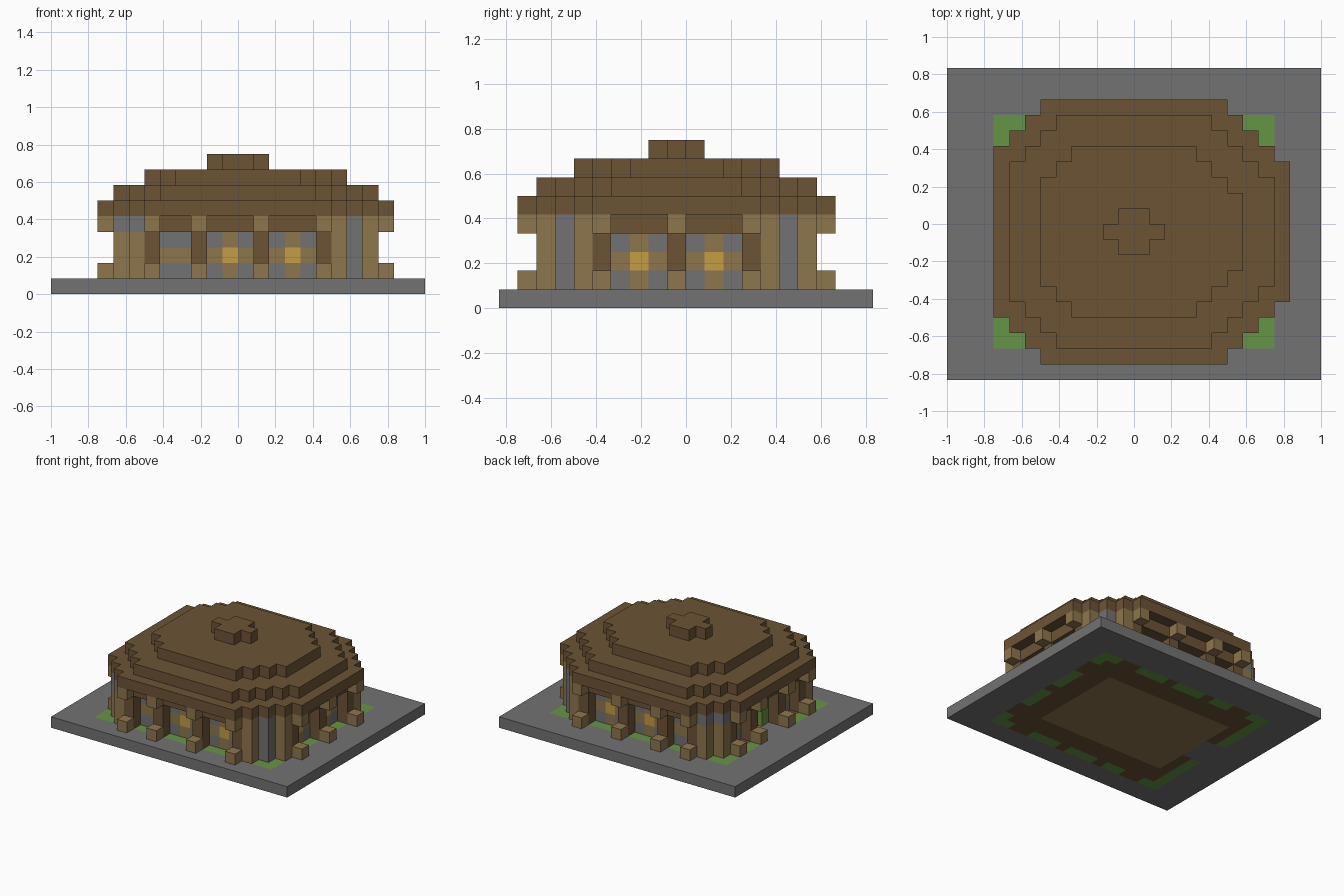
import bpy
import bmesh

if "Cube" in bpy.data.objects:
    bpy.data.objects.remove(bpy.data.objects["Cube"], do_unlink=True)

U = 1 / 12          # size of one block
MID = 9             # row about which the building mirrors front to back


def material(name, rgb):
    m = bpy.data.materials.new(name)
    m.use_nodes = True
    m.diffuse_color = (*rgb, 1)
    m.node_tree.nodes["Principled BSDF"].inputs["Base Color"].default_value = (*rgb, 1)
    return m


STONE = material("grey stone", (0.17, 0.17, 0.17))
DARK = material("dark brown timber", (0.15, 0.088, 0.036))
TAN = material("tan timber", (0.27, 0.18, 0.074))
GOLD = material("golden lamp", (0.54, 0.34, 0.06))
GREEN = material("leaf green", (0.13, 0.30, 0.058))


def finish(name, bm, *mats):
    bmesh.ops.recalc_face_normals(bm, faces=bm.faces)
    mesh = bpy.data.meshes.new(name)
    bm.to_mesh(mesh)
    bm.free()
    for m in mats:
        mesh.materials.append(m)
    obj = bpy.data.objects.new(name, mesh)
    bpy.context.collection.objects.link(obj)
    return obj


def place(i, j, k):
    return ((i - 12) * U, (j - 10) * U, k * U)


def blocks(name, mat, boxes):
    """One object from boxes given as (i, j, k, width, depth, height) in blocks."""
    bm = bmesh.new()
    for i, j, k, w, d, h in boxes:
        made = bmesh.ops.create_cube(bm, size=U)["verts"]
        bmesh.ops.scale(bm, vec=(w, d, h), verts=made)
        bmesh.ops.translate(bm, vec=place(i + w / 2, j + d / 2, k + h / 2), verts=made)
    return finish(name, bm, mat)


def mirrored(boxes):
    """Add the copies on the other side of the middle row."""
    out = list(boxes)
    for i, j, k, w, d, h in boxes:
        twin = (i, 2 * MID + 1 - j - d, k, w, d, h)
        if twin not in out:
            out.append(twin)
    return out


# Layout of posts on each side
FRONT_POSTS = (6, 9, 13, 17)
RIGHT_POSTS = (5, 9, 13)
DOOR_POSTS = (4, 7, 11, 14)
posts = mirrored([(i, 2, 1, 1, 1, 4) for i in FRONT_POSTS])
posts += [(20, j, 1, 1, 1, 4) for j in RIGHT_POSTS]
posts += [(4, j, 1, 1, 1, 4) for j in DOOR_POSTS]
tan_columns = mirrored([(18, 2, 1, 1, 1, 4), (20, 4, 1, 1, 1, 4),
                        (5, 2, 1, 1, 1, 3), (4, 3, 1, 1, 1, 3)])
stone_columns = mirrored([(19, 3, 1, 1, 1, 4), (5, 2, 4, 1, 1, 1), (4, 3, 4, 1, 1, 1)])
footings = {(b[0], b[1]) for b in posts + tan_columns + stone_columns}


# Base slab with floor, foundation, grass and path set into it
def ground(i, j):
    dy = abs(j - MID)
    if i < 5 and dy <= 1:
        return 0
    if 5 <= i <= 17 and dy <= 4:
        return 2
    reach = 14 - dy
    if (i, j) in footings or (dy <= 6 and max(4, 12 - reach) <= i <= min(19, 11 + reach)):
        return 1
    return 3 if 3 <= i <= 20 and dy <= 7 else 0


bm = bmesh.new()
bmesh.ops.create_grid(bm, x_segments=24, y_segments=20, size=1)
bmesh.ops.scale(bm, vec=(1, 10 * U, 1), verts=bm.verts)
for f in bm.faces:
    c = f.calc_center_median()
    f.material_index = ground(int((c.x + 1) / U), int(c.y / U + 10))
top = bmesh.ops.extrude_face_region(bm, geom=bm.faces[:], use_keep_orig=True)["geom"]
bmesh.ops.translate(bm, vec=(0, 0, U),
                    verts=[v for v in top if isinstance(v, bmesh.types.BMVert)])
for f in bm.faces:
    if abs(f.calc_center_median().z - U / 2) < U / 4:
        f.material_index = 0
finish("base_slab", bm, STONE, DARK, TAN, GREEN)


# Stepped roof: each tier is a stair-edged octagon
def tier(name, level, rows, left, right, reach):
    bm = bmesh.new()
    east, west = [], []
    for d in range(-rows, rows + 1):
        span = reach - abs(d)
        for edge in (d, d + 1):
            east.append((12 + min(right, span), MID + edge))
            west.append((12 - min(left, span), MID + edge))
    outline = []
    for p in east + west[::-1]:
        if not outline or outline[-1] != p:
            outline.append(p)
    face = bm.faces.new([bm.verts.new(place(i, j, level)) for i, j in outline])
    up = bmesh.ops.extrude_face_region(bm, geom=[face], use_keep_orig=True)["geom"]
    bmesh.ops.translate(bm, vec=(0, 0, U),
                        verts=[v for v in up if isinstance(v, bmesh.types.BMVert)])
    bmesh.ops.triangulate(bm, faces=[f for f in bm.faces if len(f.verts) > 4])
    finish(name, bm, DARK)


tier("roof_eaves", 5, 8, 9, 10, 14)
tier("roof_middle", 6, 7, 8, 9, 12)
tier("roof_upper", 7, 5, 6, 7, 9)
tier("roof_cap", 8, 1, 2, 2, 2)

# Posts, corner columns and the beams between posts
blocks("posts", DARK, posts)
blocks("timber_columns", TAN, tan_columns)
blocks("stone_columns", STONE, stone_columns)
blocks("beams", DARK, mirrored([(7, 2, 4, 10, 1, 1)])
       + [(20, 6, 4, 1, 7, 1), (4, 5, 4, 1, 9, 1)])

# Bracket blocks at the foot and head of every post
brackets = []
for k in (1, 4):
    brackets += mirrored([(i, 1, k, 1, 1, 1) for i in FRONT_POSTS])
    brackets += [(21, j, k, 1, 1, 1) for j in RIGHT_POSTS]
    brackets += [(3, j, k, 1, 1, 1) for j in DOOR_POSTS]
blocks("brackets", TAN, brackets)

# Wall bays: stone with a timber cross and a lamp, or a plain timber rail
stone, timber, lamps = [], [], []


def bay(start, width, line, along_x):
    for a in range(width):
        for k in (1, 2, 3):
            box = (start + a, line, k, 1, 1, 1) if along_x else (line, start + a, k, 1, 1, 1)
            centre = width == 3 and a == 1
            if k == 2:
                (lamps if centre else timber).append(box)
            else:
                (timber if centre else stone).append(box)


for line in (3, 15):
    bay(7, 2, line, True)
    bay(10, 3, line, True)
    bay(14, 3, line, True)
for start in (6, 10):
    bay(start, 3, 19, False)
for start in (5, 12):
    bay(start, 2, 5, False)
blocks("wall_stone", STONE, stone)
blocks("wall_timber", TAN, timber)
blocks("wall_lamps", GOLD, lamps)

# Dark wall strips behind the posts
blocks("wall_studs", DARK, mirrored([(i, 3, 1, 1, 1, 4) for i in FRONT_POSTS])
       + [(19, j, 1, 1, 1, 4) for j in RIGHT_POSTS]
       + [(5, j, 1, 1, 1, 4) for j in DOOR_POSTS])

# Green door leaves either side of the entrance
blocks("door_leaves", GREEN, [(5, j, 1, 1, 1, 3) for j in (8, 10)])
